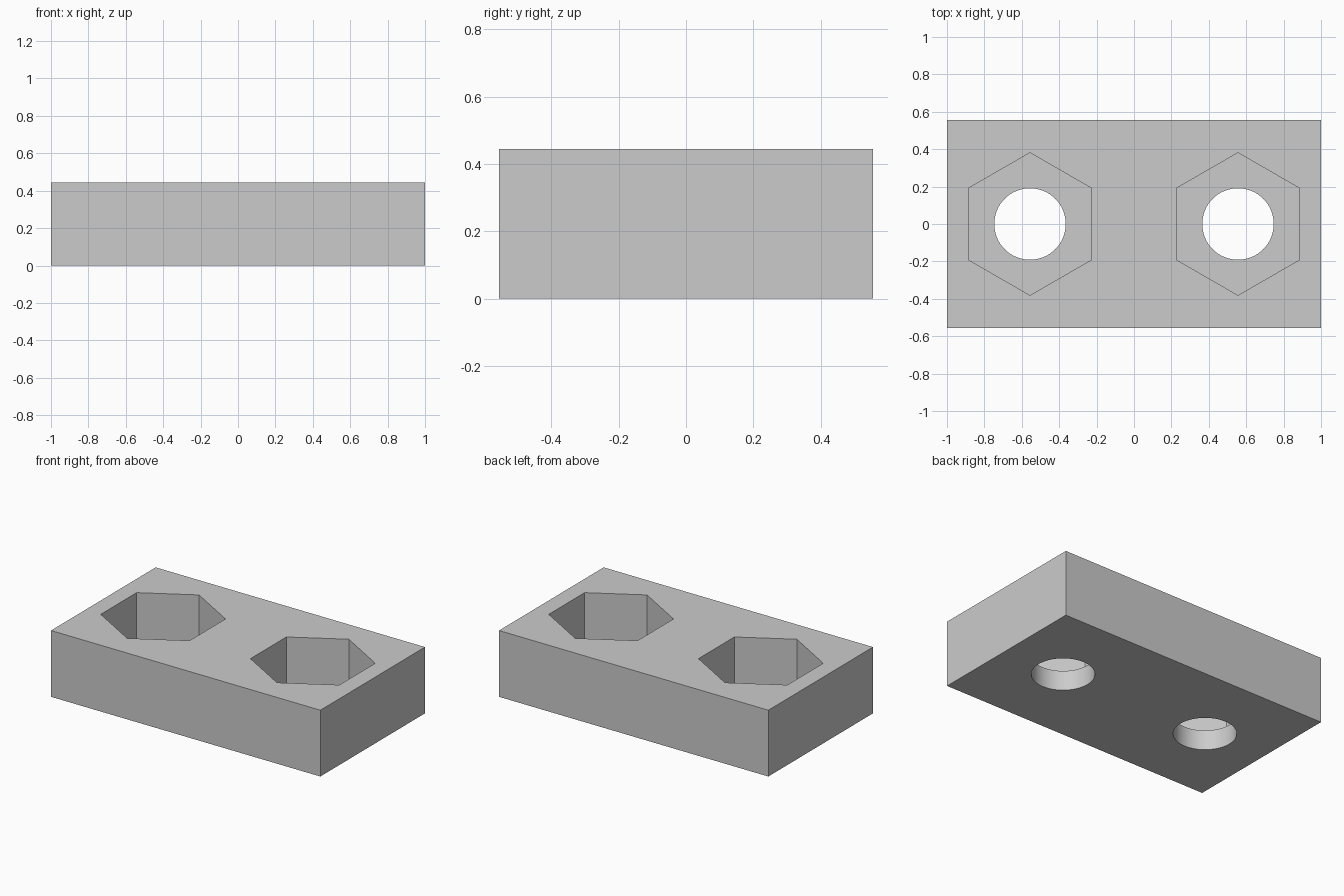
import bpy
import math

cube = bpy.data.objects.get("Cube")
if cube:
    bpy.data.objects.remove(cube, do_unlink=True)

LENGTH, WIDTH, HEIGHT = 2.0, 1.11, 0.445
HOLE_X = 0.556          # distance of each hole from the centre
HEX_RADIUS, BORE_RADIUS = 0.381, 0.191
FLOOR_Z = 0.133         # height of the pocket floor

grey = bpy.data.materials.new("plain grey")
grey.use_nodes = True
grey.diffuse_color = (0.6, 0.6, 0.6, 1)
grey.node_tree.nodes["Principled BSDF"].inputs["Base Color"].default_value = (0.6, 0.6, 0.6, 1)

# Solid block
bpy.ops.mesh.primitive_cube_add(size=1, location=(0, 0, HEIGHT / 2))
block = bpy.context.object
block.name = "nut_holder_block"
block.scale = (LENGTH, WIDTH, HEIGHT)
bpy.ops.object.transform_apply(location=True, scale=True)
block.data.materials.append(grey)


def cut(name, sides, radius, x, bottom, top):
    """Subtract an upright prism from the block."""
    bpy.ops.mesh.primitive_cylinder_add(
        vertices=sides, radius=radius, depth=top - bottom,
        location=(x, 0, (top + bottom) / 2))
    cutter = bpy.context.object
    cutter.name = name
    cutter.data.materials.append(grey)
    cutter.hide_render = True
    mod = block.modifiers.new(name, "BOOLEAN")
    mod.operation = "DIFFERENCE"
    mod.solver = "EXACT"
    mod.object = cutter
    bpy.context.view_layer.objects.active = block
    bpy.ops.object.modifier_apply(modifier=name)
    bpy.data.objects.remove(cutter, do_unlink=True)


# Hexagonal pockets with round through bores
for side, x in (("left", HOLE_X), ("right", -HOLE_X)):
    cut(side + "_hex_pocket", 6, HEX_RADIUS, x, FLOOR_Z, HEIGHT + 0.1)
    cut(side + "_bore", 64, BORE_RADIUS, x, -0.1, FLOOR_Z + 0.1)

# Smooth bores, crisp edges
bpy.ops.object.select_all(action="DESELECT")
block.select_set(True)
bpy.context.view_layer.objects.active = block
bpy.ops.object.shade_smooth_by_angle(angle=math.radians(30))
